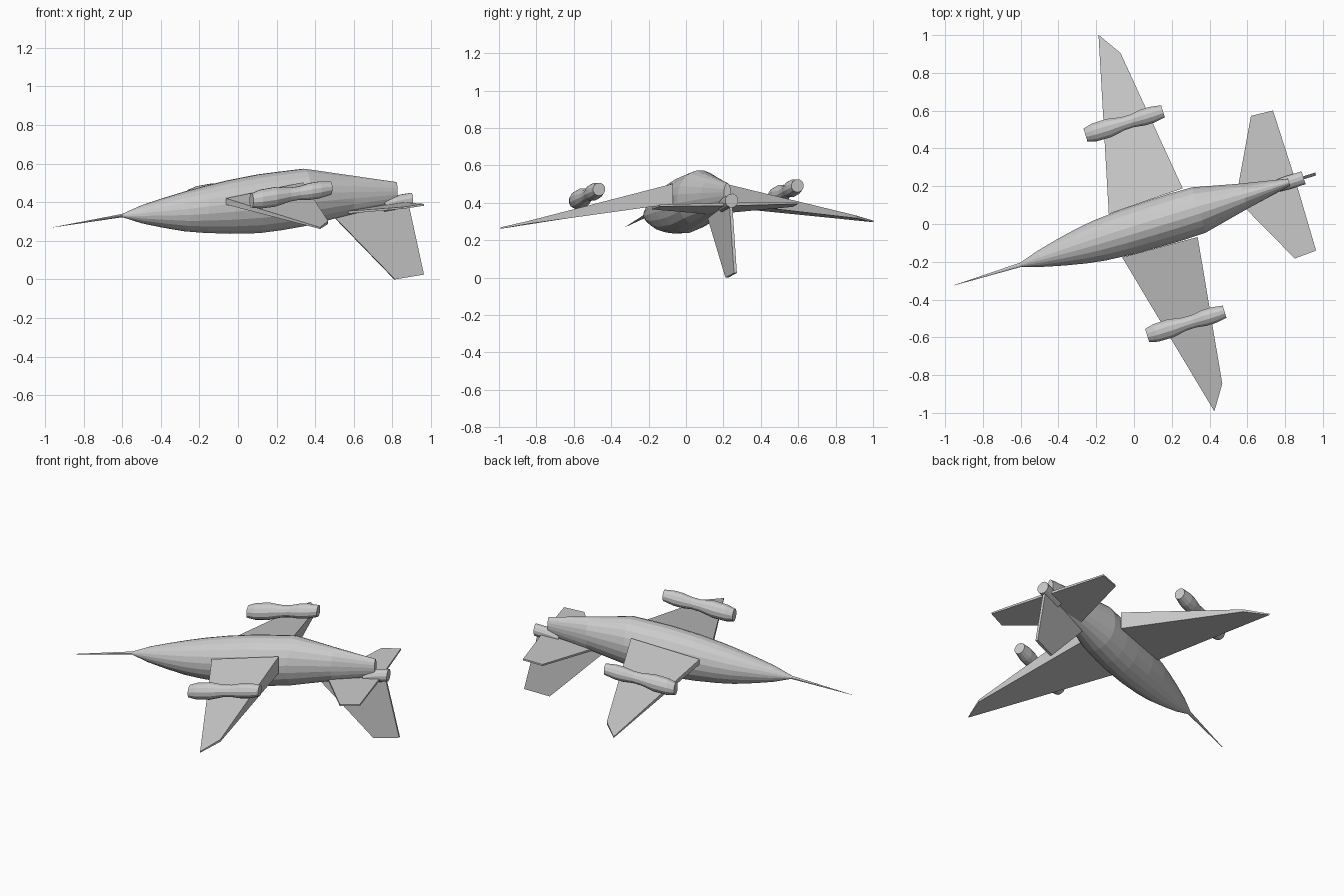
import bpy, bmesh, math

if "Cube" in bpy.data.objects:
    bpy.data.objects.remove(bpy.data.objects["Cube"])

YAW, ROLL, OFFSET = math.radians(17.1), 0.017, -0.03
C, S = math.cos(YAW), math.sin(YAW)

grey = bpy.data.materials.new("light_grey")
grey.diffuse_color = (0.6, 0.6, 0.6, 1)
grey.use_nodes = True
grey.node_tree.nodes["Principled BSDF"].inputs["Base Color"].default_value = grey.diffuse_color


def place(s, w, z):
    """Distance along the aircraft, distance sideways, height -> scene position."""
    t = w + OFFSET
    return (s * C - t * S, s * S + t * C, z + ROLL * w)


def make(name, bm):
    bmesh.ops.recalc_face_normals(bm, faces=bm.faces)
    mesh = bpy.data.meshes.new(name)
    bm.to_mesh(mesh)
    bm.free()
    mesh.materials.append(grey)
    obj = bpy.data.objects.new(name, mesh)
    bpy.context.collection.objects.link(obj)
    return obj


def loft(name, stations, sides, w0=0.0):
    """Elliptical rings (s, top, bottom, half width) skinned along the aircraft."""
    bm = bmesh.new()
    rings = []
    for s, top, bottom, half in stations:
        mid, rad = (top + bottom) / 2, (top - bottom) / 2
        angles = [2 * math.pi * (i + 0.5) / sides for i in range(sides)]
        rings.append([bm.verts.new(place(s, w0 + half * math.cos(a), mid + rad * math.sin(a)))
                      for a in angles])
    for a, b in zip(rings, rings[1:]):
        for i in range(sides):
            j = (i + 1) % sides
            bm.faces.new((a[i], a[j], b[j], b[i]))
    bm.faces.new(rings[0])
    bm.faces.new(rings[-1])
    return make(name, bm)


def slab(name, lower, upper):
    """Closed plate between two matching outlines."""
    bm = bmesh.new()
    lo = [bm.verts.new(place(*p)) for p in lower]
    hi = [bm.verts.new(place(*p)) for p in upper]
    n = len(lo)
    bm.faces.new(lo)
    bm.faces.new(hi)
    for i in range(n):
        j = (i + 1) % n
        bm.faces.new((lo[i], lo[j], hi[j], hi[i]))
    return make(name, bm)


# Fuselage, deepest behind the middle and pinched toward the tail
loft("fuselage", [
    (-0.635, 0.340, 0.322, 0.012),
    (-0.53, 0.385, 0.290, 0.045),
    (-0.42, 0.420, 0.268, 0.072),
    (-0.30, 0.455, 0.248, 0.097),
    (-0.20, 0.482, 0.240, 0.112),
    (-0.06, 0.515, 0.235, 0.123),
    (0.10, 0.545, 0.238, 0.128),
    (0.22, 0.560, 0.253, 0.130),
    (0.35, 0.575, 0.275, 0.127),
    (0.60, 0.540, 0.335, 0.070),
    (0.85, 0.505, 0.390, 0.020)], 20)

# Nose probe and tail nozzle
loft("nose_probe", [(-0.635, 0.340, 0.322, 0.012), (-1.012, 0.2705, 0.2695, 0.0005)], 12)
loft("tail_nozzle", [(0.78, 0.415, 0.350, 0.033), (0.84, 0.435, 0.360, 0.037),
                     (0.93, 0.450, 0.375, 0.037)], 12)

# Engine pod profile: distance along, radius
POD = [(-0.107, 0.038), (-0.06, 0.050), (0.02, 0.052), (0.10, 0.037),
       (0.15, 0.036), (0.21, 0.045), (0.26, 0.045), (0.322, 0.035)]

# Wing and tailplane corners: along, sideways, bottom, top
WING = [(-0.112, 0.120, 0.390, 0.422), (0.115, 1.043, 0.279, 0.287),
        (0.198, 0.916, 0.303, 0.318), (0.302, 0.135, 0.398, 0.505)]
TAILPLANE = [(0.555, 0.0, 0.338, 0.352), (0.76, 0.395, 0.372, 0.382),
             (0.880, 0.388, 0.388, 0.398), (0.885, 0.0, 0.384, 0.400)]

for side, m in (("left", 1), ("right", -1)):
    for part, corners in (("wing", WING), ("tailplane", TAILPLANE)):
        slab(f"{side}_{part}", [(s, m * w, b) for s, w, b, t in corners],
             [(s, m * w, t) for s, w, b, t in corners])
    pod = []
    for s, r in POD:
        z = 0.434 + 0.15 * s
        pod.append((s, z + r, z - r, r))
    loft(f"{side}_engine", pod, 12, m * 0.555)

# Tail fin, pointing down
FIN = [(0.50, 0.335), (0.84, 0.0), (0.997, 0.025), (0.915, 0.385)]
slab("tail_fin", [(s, -0.008, z) for s, z in FIN], [(s, 0.008, z) for s, z in FIN])
